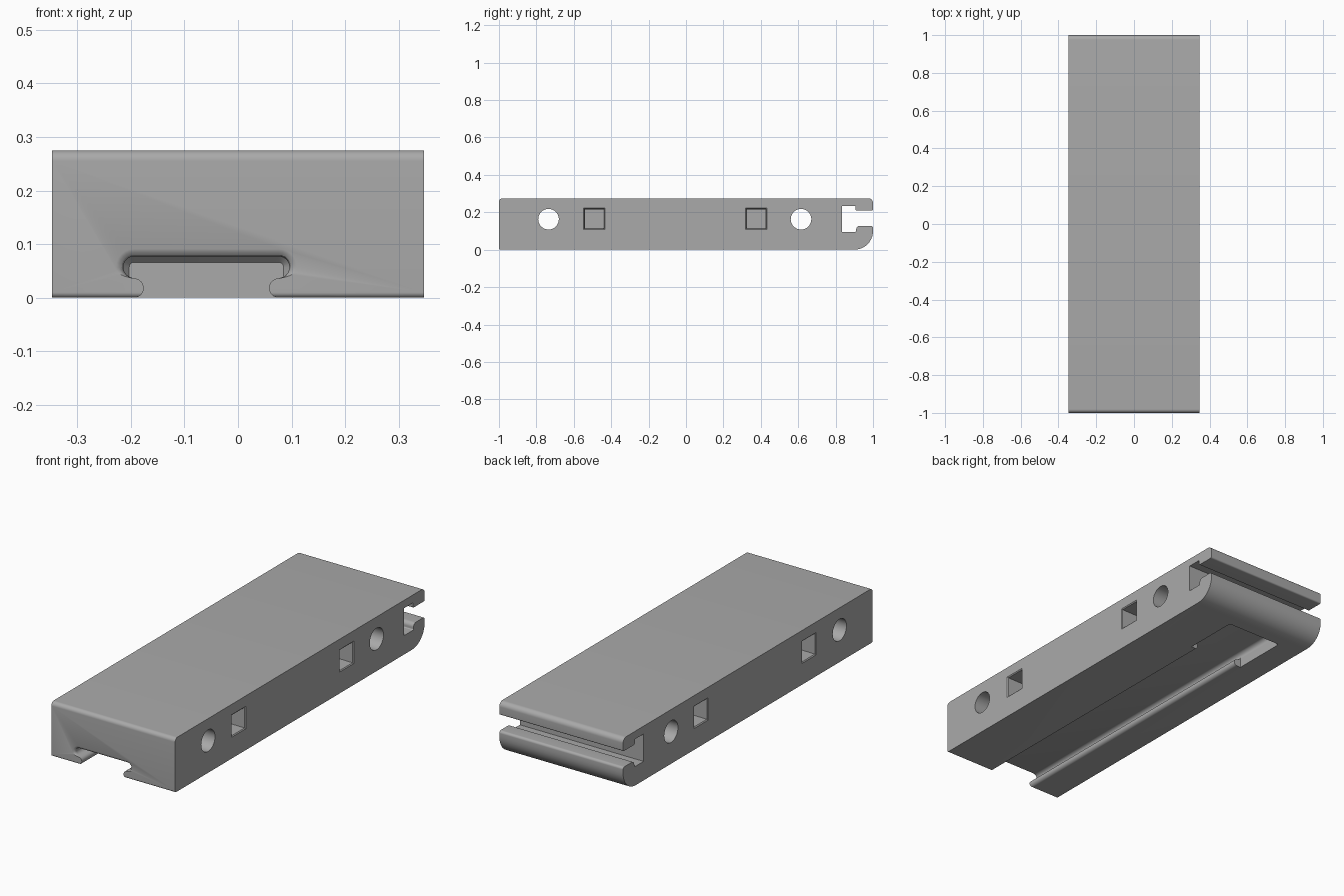
import bpy, bmesh
from math import sin, cos, pi, radians
from mathutils import Vector

if "Cube" in bpy.data.objects:
    bpy.data.objects.remove(bpy.data.objects["Cube"], do_unlink=True)

HALF_W, HEIGHT = 0.347, 0.275

grey = bpy.data.materials.new("plain grey")
grey.use_nodes = True
grey.diffuse_color = (0.4, 0.4, 0.4, 1)
grey.node_tree.nodes["Principled BSDF"].inputs["Base Color"].default_value = (0.4, 0.4, 0.4, 1)


def loft(name, rings):
    """Closed solid through a row of rings with equal point counts."""
    bm = bmesh.new()
    loops = [[bm.verts.new(p) for p in ring] for ring in rings]
    n = len(loops[0])
    for a, b in zip(loops, loops[1:]):
        for i in range(n):
            j = (i + 1) % n
            bm.faces.new((a[i], a[j], b[j], b[i]))
    bm.faces.new(loops[0][::-1])
    bm.faces.new(loops[-1])
    bmesh.ops.recalc_face_normals(bm, faces=bm.faces)
    mesh = bpy.data.meshes.new(name)
    bm.to_mesh(mesh)
    bm.free()
    obj = bpy.data.objects.new(name, mesh)
    bpy.context.collection.objects.link(obj)
    return obj


def rounded(corners, steps=10):
    """Polygon with a fillet radius at each corner."""
    pts = []
    for i, (y, z, r) in enumerate(corners):
        p = Vector((y, z))
        if r == 0:
            pts.append(p)
            continue
        a = (Vector(corners[i - 1][:2]) - p).normalized()
        b = (Vector(corners[(i + 1) % len(corners)][:2]) - p).normalized()
        centre = p + (a + b) * r
        for k in range(steps + 1):
            t = k / steps * pi / 2
            pts.append(centre - b * r * cos(t) - a * r * sin(t))
    return pts


def cut(body, cutter):
    cutter.hide_render = True
    mod = body.modifiers.new("cut", "BOOLEAN")
    mod.operation, mod.solver, mod.object = "DIFFERENCE", "EXACT", cutter
    bpy.context.view_layer.objects.active = body
    bpy.ops.object.modifier_apply(modifier=mod.name)
    bpy.data.objects.remove(cutter, do_unlink=True)


# Main block with the T-slot across its back end
side = rounded([
    (-1, 0, 0.01), (1, 0, 0.1), (1, 0.128, 0.012), (0.91, 0.128, 0.02),
    (0.91, 0.096, 0.005), (0.835, 0.096, 0), (0.835, 0.235, 0),
    (0.905, 0.235, 0), (0.905, 0.209, 0.008), (1, 0.209, 0.008),
    (1, HEIGHT, 0.025), (-1, HEIGHT, 0.02)])
body = loft("rail_block", [[(x, y, z) for y, z in side] for x in (-HALF_W, HALF_W)])
body.data.materials.append(grey)


# Underside groove: rounded lips, flared mouth, open bay at the far end
def groove_ring(y, flare=0.0, bay=False):
    half = [(0.135, -0.02)]
    for k in range(13):
        t = radians(-90 - 15 * k)
        half.append((0.135 + 0.018 * cos(t), 0.018 + 0.018 * sin(t)))
    for k in range(1, 13):
        t = radians(-90 + 15 * k)
        rise = 0.02 + (flare if t > 0 else 0)
        half.append((0.135 + (0.02 + flare) * cos(t), 0.057 + rise * sin(t)))
    if bay:
        half = [(0.155 + flare if z < 0.057 else x, z) for x, z in half]
    outline = half + [(-x, z) for x, z in reversed(half)]
    return [(x - 0.059, y, z) for x, z in outline]


cut(body, loft("groove_cutter", [
    groove_ring(-1.02, 0.014), groove_ring(-1, 0.014), groove_ring(-0.998, 0.008),
    groove_ring(-0.994, 0.003), groove_ring(-0.986), groove_ring(0.55),
    groove_ring(0.551, 0, True), groove_ring(0.828, 0, True),
    groove_ring(0.84, -0.011, True)]))

# Round holes straight through the sides
for y in (-0.735, 0.615):
    rings = [[(x, y + 0.055 * cos(k * pi / 24), 0.163 + 0.055 * sin(k * pi / 24))
              for k in range(48)] for x in (-0.4, 0.4)]
    cut(body, loft("hole_cutter", rings))

# Square blind pockets with eased rims, on both sides
for s in (-1, 1):
    for y in (-0.49, 0.375):
        rings = []
        for depth, h in ((-0.02, 0.057), (0, 0.057), (0.004, 0.052), (0.1, 0.049)):
            rings.append([(s * (HALF_W - depth), y + a * h, 0.165 + b * h)
                          for a, b in ((-1, -1), (1, -1), (1, 1), (-1, 1))])
        cut(body, loft("pocket_cutter", rings))

# Smooth fillets, sharp edges kept
bpy.ops.object.select_all(action="DESELECT")
body.select_set(True)
bpy.context.view_layer.objects.active = body
bpy.ops.object.shade_smooth_by_angle(angle=radians(30))
